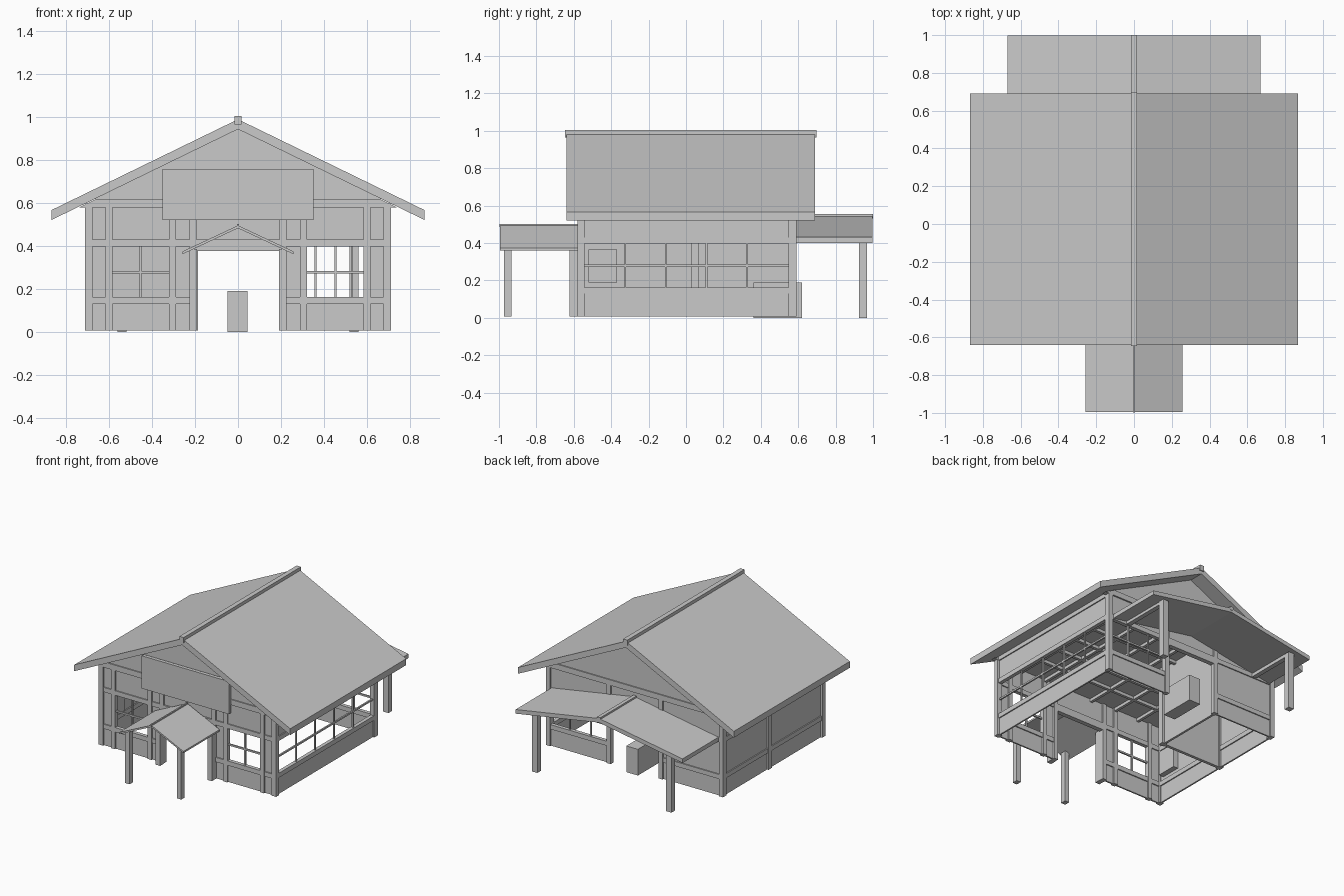
import bpy, bmesh

cube = bpy.data.objects.get("Cube")
if cube:
    bpy.data.objects.remove(cube, do_unlink=True)

grey = bpy.data.materials.new("plain_grey")
grey.use_nodes = True
grey.diffuse_color = (0.59, 0.59, 0.59, 1)
grey.node_tree.nodes["Principled BSDF"].inputs["Base Color"].default_value = (0.59, 0.59, 0.59, 1)


def finish(name, bm):
    bmesh.ops.recalc_face_normals(bm, faces=bm.faces)
    mesh = bpy.data.meshes.new(name)
    bm.to_mesh(mesh)
    bm.free()
    mesh.materials.append(grey)
    obj = bpy.data.objects.new(name, mesh)
    bpy.context.collection.objects.link(obj)
    return obj


def box(name, xs, ys, zs):
    bm = bmesh.new()
    bmesh.ops.create_cube(bm, size=1)
    for v in bm.verts:
        v.co = [r[0] if c < 0 else r[1] for c, r in zip(v.co, (xs, ys, zs))]
    return finish(name, bm)


def prism(name, outline, ys):
    """Extrude an (x, z) outline along y."""
    bm = bmesh.new()
    face = bm.faces.new([bm.verts.new((x, ys[0], z)) for x, z in outline])
    new = bmesh.ops.extrude_face_region(bm, geom=[face])["geom"]
    bmesh.ops.translate(bm, vec=(0, ys[1] - ys[0], 0),
                        verts=[g for g in new if isinstance(g, bmesh.types.BMVert)])
    return finish(name, bm)


def gable_roof(name, half, ys, ridge, eave, thick):
    prism(name, [(-half, eave), (0, ridge), (half, eave),
                 (half, eave - thick), (0, ridge - thick), (-half, eave - thick)], ys)


BASE, EAVE = 0.007, 0.596
SILL, HEAD, PLATE = (0.13, 0.163), (0.397, 0.43), (0.577, 0.617)
BANDS = {"lower": (BASE, SILL[0]), "middle": (SILL[1], HEAD[0]), "upper": (HEAD[1], PLATE[0])}
FRONT, BACK = (-0.58, -0.547), (0.557, 0.59)


def inset(r, d=0.011):
    return (r[0] + d, r[1] - d)


def flip(r, s):
    return tuple(sorted((r[0] * s, r[1] * s)))


def panels(name, xs, ys, bands):
    for b in bands:
        box(f"{name}_{b}_panel", xs, ys, BANDS[b])


# Front wall: posts, rails, panels and open windows on both sides of the door
for side, s in (("left", 1), ("right", -1)):
    for i, post in enumerate([(0.68, 0.712), (0.582, 0.615), (0.32, 0.288), (0.225, 0.192)]):
        box(f"{side}_front_post_{i}", flip(post, s), FRONT, (BASE, PLATE[0]))
    for label, rail in (("sill", SILL), ("head", HEAD)):
        box(f"{side}_front_{label}_rail", flip((0.192, 0.71), s), inset(FRONT, 0.003), rail)
    for i, span in enumerate([(0.615, 0.68), (0.225, 0.288)]):
        panels(f"{side}_front_narrow_{i}", flip(span, s), inset(FRONT), BANDS)
    panels(f"{side}_front_wide", flip((0.32, 0.582), s), inset(FRONT), ("lower", "upper"))
    box(f"{side}_front_window_upright", flip((0.448, 0.458), s), inset(FRONT), BANDS["middle"])
    box(f"{side}_front_window_bar", flip((0.32, 0.582), s), inset(FRONT), (0.272, 0.284))

# Door heads and wall plates at both ends
for label, ys in (("front", FRONT), ("back", BACK)):
    box(f"{label}_door_lintel", (-0.2, 0.2), ys, (0.377, HEAD[1]))
    box(f"{label}_over_door_panel", (-0.2, 0.2), inset(ys), BANDS["upper"])
    prism(f"{label}_wall_plate", [(-0.74, PLATE[0]), (0.74, PLATE[0]),
                                  (0.66, PLATE[1]), (-0.66, PLATE[1])], ys)
    prism(f"{label}_gable", [(-0.67, PLATE[1]), (0.67, PLATE[1]), (0, 0.945)], inset(ys, 0.008))

# Back wall: glazing bars on the left, solid panels on the right
for side, s in (("left", 1), ("right", -1)):
    for i, post in enumerate([(0.677, 0.71), (0.192, 0.225)]):
        box(f"{side}_back_post_{i}", flip(post, s), BACK, (BASE, PLATE[0]))
    for label, rail in (("sill", SILL), ("head", HEAD)):
        box(f"{side}_back_{label}_rail", flip((0.192, 0.71), s), inset(BACK, 0.003), rail)
    bands = ("lower", "upper") if s > 0 else BANDS
    panels(f"{side}_back", flip((0.225, 0.677), s), inset(BACK), bands)
for x in (0.36, 0.53):
    box("back_window_upright", (x - 0.005, x + 0.005), inset(BACK), BANDS["middle"])
box("back_window_bar", (0.225, 0.677), inset(BACK), (0.272, 0.284))

# Side walls: long window on the left, solid panels and a middle post on the right
for side, s in (("left", 1), ("right", -1)):
    xs = flip((0.677, 0.71), s)
    for label, ys in (("front", (-0.58, -0.543)), ("back", (0.548, 0.59))):
        box(f"{side}_{label}_corner_post", xs, ys, (BASE, EAVE))
    for label, rail in (("sill", SILL), ("head", HEAD), ("top", (0.567, EAVE))):
        box(f"{side}_{label}_rail", inset(xs, 0.003), (-0.543, 0.548), rail)
    for b in (("lower", "upper") if s > 0 else BANDS):
        box(f"{side}_{b}_panel", inset(xs), (-0.543, 0.548), BANDS[b])
for i in range(4):
    y = -0.325 + i * 0.217
    box("left_window_upright", (0.688, 0.699), (y - 0.005, y + 0.005), BANDS["middle"])
box("left_window_bar", (0.688, 0.699), (-0.543, 0.548), (0.272, 0.284))
box("right_middle_post", (-0.71, -0.677), (0.03, 0.068), (BASE, EAVE))
box("inner_wall_board", (-0.69, -0.65), (-0.52, -0.37), (0.19, 0.365))

# Back right room, closed off by two inner walls
box("room_side_wall", (-0.219, -0.203), (0.035, 0.56), (BASE, PLATE[0]))
box("room_front_wall", (-0.69, -0.203), (0.038, 0.06), (BASE, PLATE[0]))
box("room_corner_post", (-0.225, -0.187), (0.03, 0.068), (BASE, PLATE[0]))

# Ceiling with a grid of joists beneath it
box("ceiling", (-0.685, 0.685), (-0.56, 0.57), (0.577, 0.589))
for i in range(5):
    y = -0.36 + i * 0.18
    box("ceiling_joist", (-0.69, 0.69), (y - 0.01, y + 0.01), (0.555, 0.577))
for i in range(6):
    x = -0.5 + i * 0.2
    box("ceiling_runner", (x - 0.01, x + 0.01), (-0.56, 0.57), (0.555, 0.577))

# Main roof, ridge cap and blank front board
gable_roof("main_roof", 0.867, (-0.64, 0.69), 0.988, 0.566, 0.046)
box("ridge_cap", (-0.017, 0.017), (-0.647, 0.697), (0.963, 1.003))
box("front_board", (-0.35, 0.35), (-0.605, -0.58), (0.52, 0.757))

# Front porch
gable_roof("porch_roof", 0.258, (-0.995, -0.58), 0.495, 0.374, 0.013)
box("porch_ridge", (-0.005, 0.005), (-0.998, -0.58), (0.485, 0.502))
for s in (-1, 1):
    for ys in ((-0.972, -0.932), (-0.622, -0.58)):
        box("porch_post", flip((0.19, 0.225), s), ys, (BASE, 0.385))

# Back porch, with a beam from each post to the wall
gable_roof("back_porch_roof", 0.67, (0.585, 0.997), 0.545, 0.431, 0.03)
box("back_porch_ridge", (-0.013, 0.013), (0.585, 1.0), (0.53, 0.555))
for s in (-1, 1):
    box("back_porch_post", flip((0.517, 0.56), s), (0.925, 0.967), (0, 0.42))
    box("back_porch_beam", flip((0.522, 0.555), s), (0.585, 0.925), (0.4, 0.424))

# Counter block in the back doorway
box("counter", (-0.048, 0.045), (0.36, 0.62), (0, 0.19))
